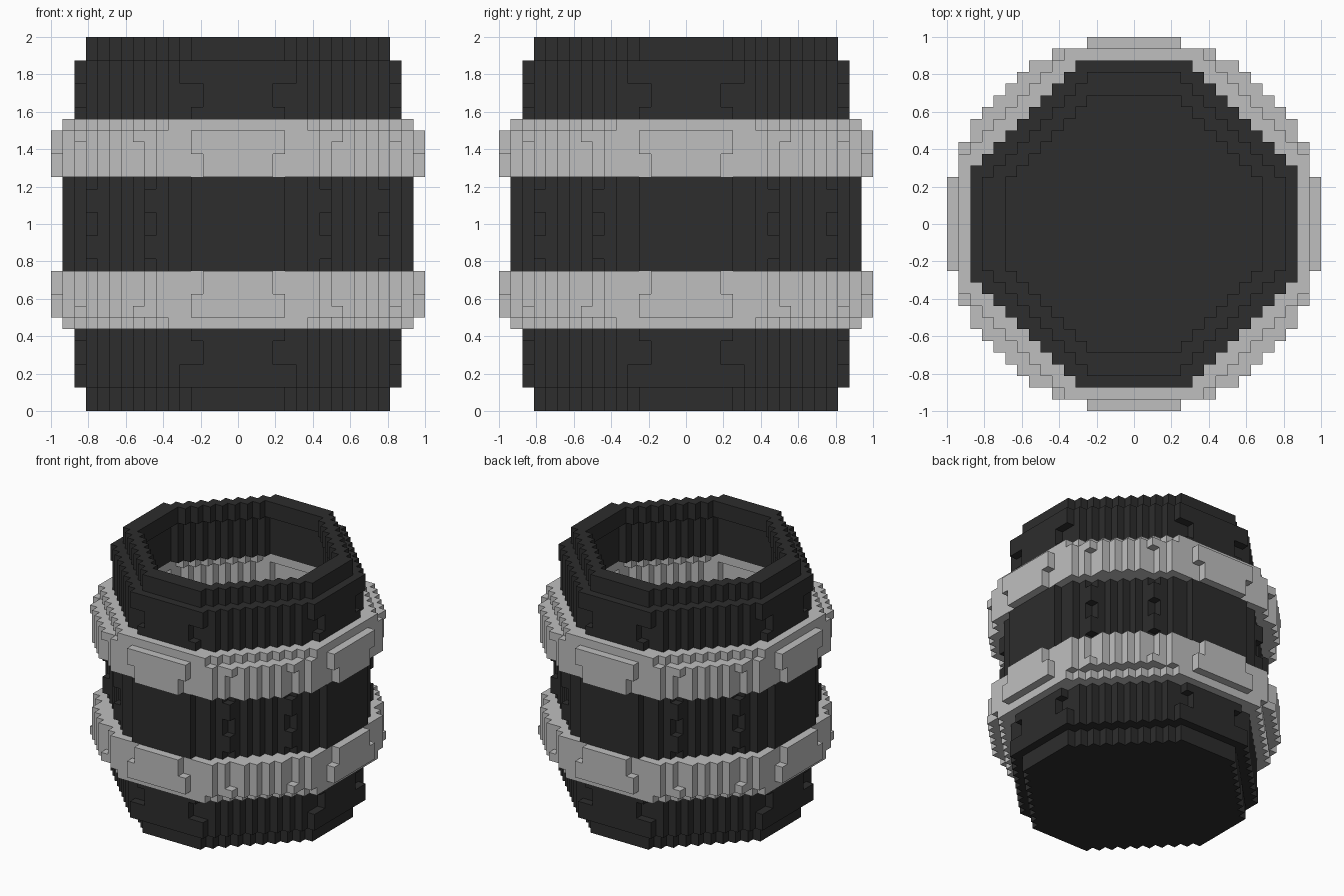
import bpy
import bmesh

if "Cube" in bpy.data.objects:
    bpy.data.objects.remove(bpy.data.objects["Cube"], do_unlink=True)

UNIT = 1 / 16      # edge of one block
LAYERS = 32


def make_material(name, value):
    mat = bpy.data.materials.new(name)
    mat.use_nodes = True
    color = (value, value, value, 1)
    mat.diffuse_color = color
    bsdf = next(n for n in mat.node_tree.nodes if n.type == "BSDF_PRINCIPLED")
    bsdf.inputs["Base Color"].default_value = color
    bsdf.inputs["Roughness"].default_value = 0.9
    return mat


dark = make_material("dark_wood", 0.026)
light = make_material("light_metal", 0.52)


def section(far, near, half, diagonal, caps):
    """Stepped octagon: half width, diagonal limit, narrower outer rows."""
    return far < half and far + near < diagonal and near < caps.get(far, half)


def filled(far, near, d, k):
    """Is a block solid, d being the layer counted from the nearer end."""
    if d < 2:                                     # end rims
        outer = section(far, near, 13, 16, {12: 4})
        inner = section(far, near, 11, 14, {10: 4})
        return outer and (k < 2 or not inner)     # the bottom is closed
    if d < 7:                                     # staves beyond the bands
        cap = 5 if d < 4 else 3 if d < 6 else 4
        outer = section(far, near, 14, 18, {13: cap})
        inner = section(far, near, 12, 15, {11: 5})
    elif d < 8:                                   # stepped edge of a band
        outer = section(far, near, 15, 20, {14: 6})
        inner = section(far, near, 12, 16, {11: 5})
    elif d < 12:                                  # metal band with studs
        outer = section(far, near, 16, 22, {15: 3, 14: 7, 13: 8})
        outer |= (far, near) == (15, 3) and d < 10
        outer |= (far, near) == (13, 8) and d < 9
        inner = section(far, near, 13, 17, {12: 4})
    else:                                         # bulging middle with studs
        outer = section(far, near, 15, 19, {14: 4})
        outer |= (far, near) == (12, 7) and d in (13, 14)
        inner = section(far, near, 13, 17, {12: 4})
    return outer and not inner


def part_name(d, k):
    if 7 <= d < 12:
        return "lower_band" if k < 16 else "upper_band"
    return "barrel_body"


# Fill the block grid
blocks = {}
for k in range(LAYERS):
    d = min(k, LAYERS - 1 - k)
    for i in range(-16, 16):
        for j in range(-16, 16):
            a = i if i >= 0 else -1 - i
            b = j if j >= 0 else -1 - j
            if filled(max(a, b), min(a, b), d, k):
                blocks[i, j, k] = part_name(d, k)


def build(name, mat):
    """Make one part from the exposed sides of its blocks."""
    bm = bmesh.new()
    corners = {}

    def vert(p):
        if p not in corners:
            corners[p] = bm.verts.new([c * UNIT for c in p])
        return corners[p]

    for cell, part in blocks.items():
        if part != name:
            continue
        for axis in range(3):
            u, v = (axis + 1) % 3, (axis + 2) % 3
            for side in (0, 1):
                neighbour = list(cell)
                neighbour[axis] += 2 * side - 1
                if tuple(neighbour) in blocks:
                    continue
                ring = []
                for du, dv in ((0, 0), (1, 0), (1, 1), (0, 1)):
                    p = list(cell)
                    p[axis] += side
                    p[u] += du
                    p[v] += dv
                    ring.append(vert(tuple(p)))
                bm.faces.new(ring if side else ring[::-1])
    mesh = bpy.data.meshes.new(name)
    bm.to_mesh(mesh)
    bm.free()
    mesh.materials.append(mat)
    obj = bpy.data.objects.new(name, mesh)
    bpy.context.collection.objects.link(obj)


build("barrel_body", dark)
build("lower_band", light)
build("upper_band", light)
